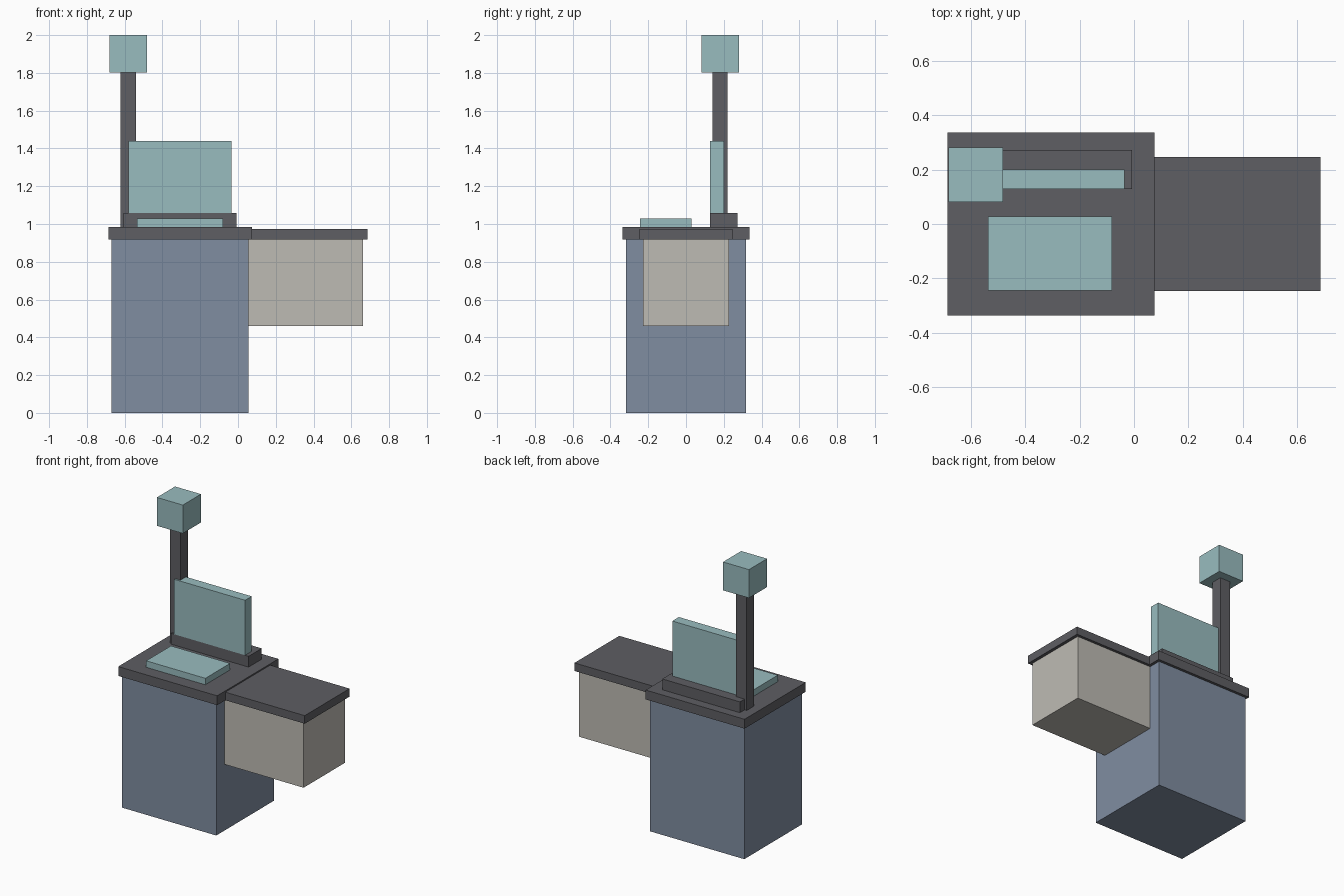
import bpy
from mathutils import Vector

cube = bpy.data.objects.get("Cube")
if cube:
    bpy.data.objects.remove(cube, do_unlink=True)


def make_material(name, srgb):
    linear = [((c / 255 + 0.055) / 1.055) ** 2.4 for c in srgb] + [1.0]
    mat = bpy.data.materials.new(name)
    mat.use_nodes = True
    mat.diffuse_color = linear
    mat.node_tree.nodes["Principled BSDF"].inputs["Base Color"].default_value = linear
    return mat


slate_blue = make_material("slate blue", (128, 141, 161))
warm_grey = make_material("warm grey", (190, 187, 180))
dark_grey = make_material("dark grey", (94, 94, 99))
pale_teal = make_material("pale teal", (153, 188, 191))


def box(name, x, y, z, mat):
    """Box spanning the (min, max) range on each axis."""
    low, high = Vector((x[0], y[0], z[0])), Vector((x[1], y[1], z[1]))
    bpy.ops.mesh.primitive_cube_add(size=1, location=(low + high) / 2)
    obj = bpy.context.object
    obj.name = name
    obj.scale = high - low
    bpy.ops.object.transform_apply(location=False, rotation=False, scale=True)
    obj.data.materials.append(mat)
    return obj


CABINET_TOP = 0.918
COUNTER_TOP = 0.983
BASE_TOP = 1.058

# Main cabinet with overhanging worktop
box("cabinet", (-0.67, 0.055), (-0.317, 0.317), (0, CABINET_TOP), slate_blue)
box("worktop", (-0.685, 0.075), (-0.336, 0.336), (CABINET_TOP, COUNTER_TOP), dark_grey)

# Hanging side unit with its own shelf
box("side_unit", (0.055, 0.663), (-0.227, 0.227), (0.46, CABINET_TOP), warm_grey)
box("side_shelf", (0.055, 0.685), (-0.246, 0.246), (CABINET_TOP, 0.974), dark_grey)

# Flat pad and upright screen on its base
box("pad", (-0.535, -0.08), (-0.244, 0.028), (COUNTER_TOP, 1.028), pale_teal)
box("screen_base", (-0.605, -0.008), (0.128, 0.272), (COUNTER_TOP, BASE_TOP), dark_grey)
box("screen", (-0.58, -0.035), (0.128, 0.2), (BASE_TOP, 1.44), pale_teal)

# Signal pole and lamp
box("pole", (-0.621, -0.54), (0.14, 0.221), (COUNTER_TOP, 1.803), dark_grey)
box("lamp", (-0.68, -0.481), (0.081, 0.28), (1.803, 2.0), pale_teal)
